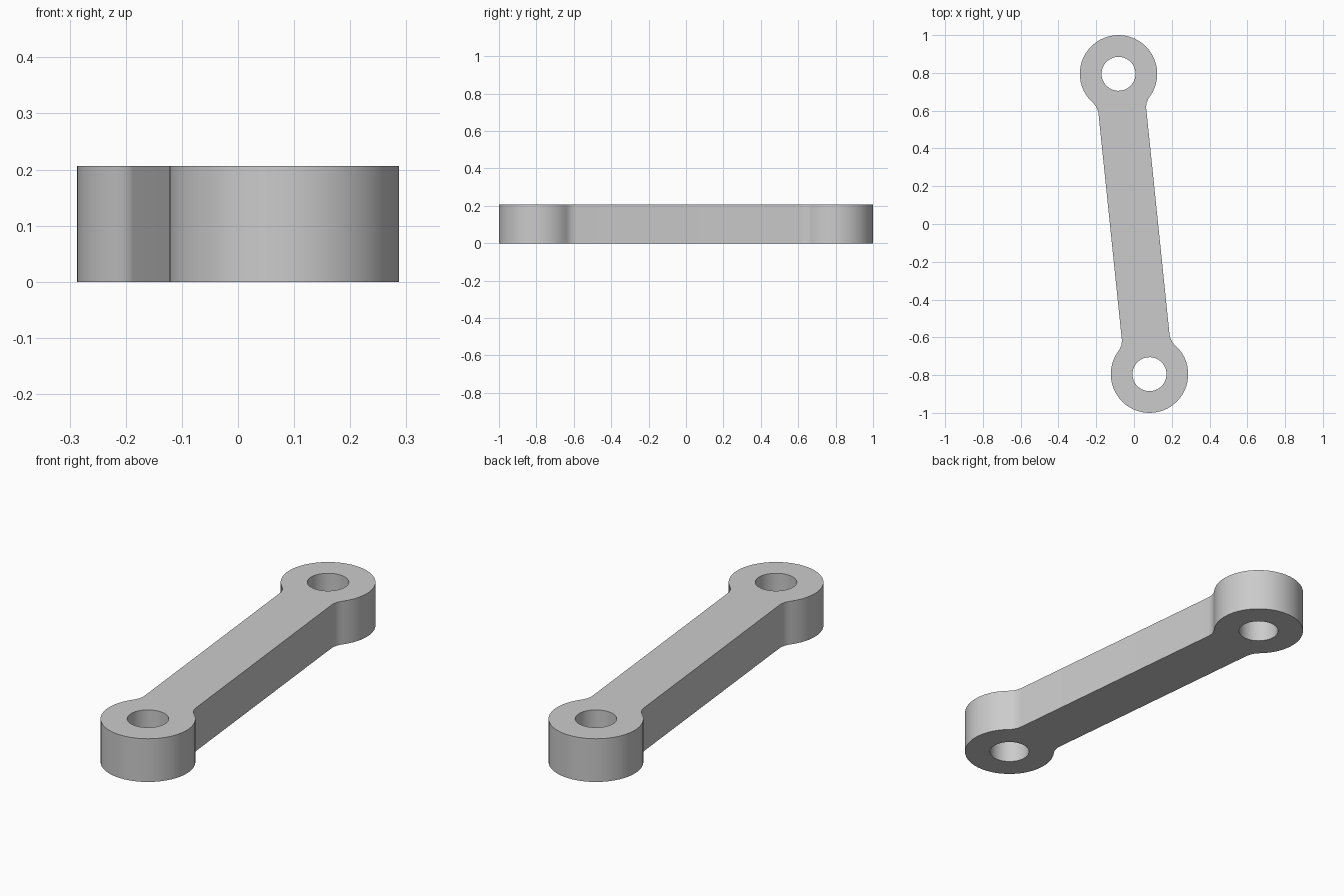
import bpy, bmesh, math
from mathutils import Matrix, Vector

cube = bpy.data.objects.get("Cube")
if cube:
    bpy.data.objects.remove(cube, do_unlink=True)

HEIGHT = 0.206
HUB_R, HOLE_R = 0.205, 0.09
HALF_W = 0.127                      # half width of the bar
HUB = Vector((-0.082, 0.795))       # far hub centre; the near one is opposite
FILLET = 0.09
DIST = HUB.length
TILT = math.atan2(-HUB.x, HUB.y)


def arc(cx, cy, r, a0, a1, n):
    return [(cx + r * math.cos(a0 + (a1 - a0) * i / n),
             cy + r * math.sin(a0 + (a1 - a0) * i / n)) for i in range(n + 1)]


# Half outline of one end: fillet out of the bar, then round the hub
drop = math.sqrt((HUB_R + FILLET) ** 2 - (HALF_W + FILLET) ** 2)
meet = math.atan2(drop, HALF_W + FILLET)
fillet = arc(HALF_W + FILLET, DIST - drop, FILLET, math.pi, math.pi - meet, 6)
hub = arc(0, DIST, HUB_R, -meet, math.pi + meet, 36)
end = fillet + hub[1:-1] + [(-x, y) for x, y in reversed(fillet)]
outline = end + [(-x, -y) for x, y in end]
holes = [arc(0, s * DIST, HOLE_R, 0, 2 * math.pi, 32)[:-1] for s in (1, -1)]

# Fill the profile around the holes and extrude it
bm = bmesh.new()
edges = []
for loop in [outline] + holes:
    vs = [bm.verts.new((x, y, 0)) for x, y in loop]
    edges += [bm.edges.new((vs[i - 1], vs[i])) for i in range(len(vs))]
bmesh.ops.triangle_fill(bm, use_beauty=True, use_dissolve=False, edges=edges)
top = bmesh.ops.extrude_face_region(bm, geom=bm.faces[:], use_keep_orig=True)
bmesh.ops.translate(bm, vec=(0, 0, HEIGHT),
                    verts=[g for g in top["geom"] if isinstance(g, bmesh.types.BMVert)])
bmesh.ops.recalc_face_normals(bm, faces=bm.faces[:])
bm.transform(Matrix.Rotation(TILT, 4, "Z"))
mesh = bpy.data.meshes.new("link_arm")
bm.to_mesh(mesh)
bm.free()

link = bpy.data.objects.new("link_arm", mesh)
bpy.context.collection.objects.link(link)

# Plain grey metal
grey = bpy.data.materials.new("grey_metal")
grey.use_nodes = True
colour = (0.6, 0.6, 0.6, 1)
grey.diffuse_color = colour
grey.node_tree.nodes["Principled BSDF"].inputs["Base Color"].default_value = colour
mesh.materials.append(grey)

bpy.ops.object.select_all(action="DESELECT")
link.select_set(True)
bpy.context.view_layer.objects.active = link
bpy.ops.object.shade_smooth_by_angle(angle=math.radians(30))
